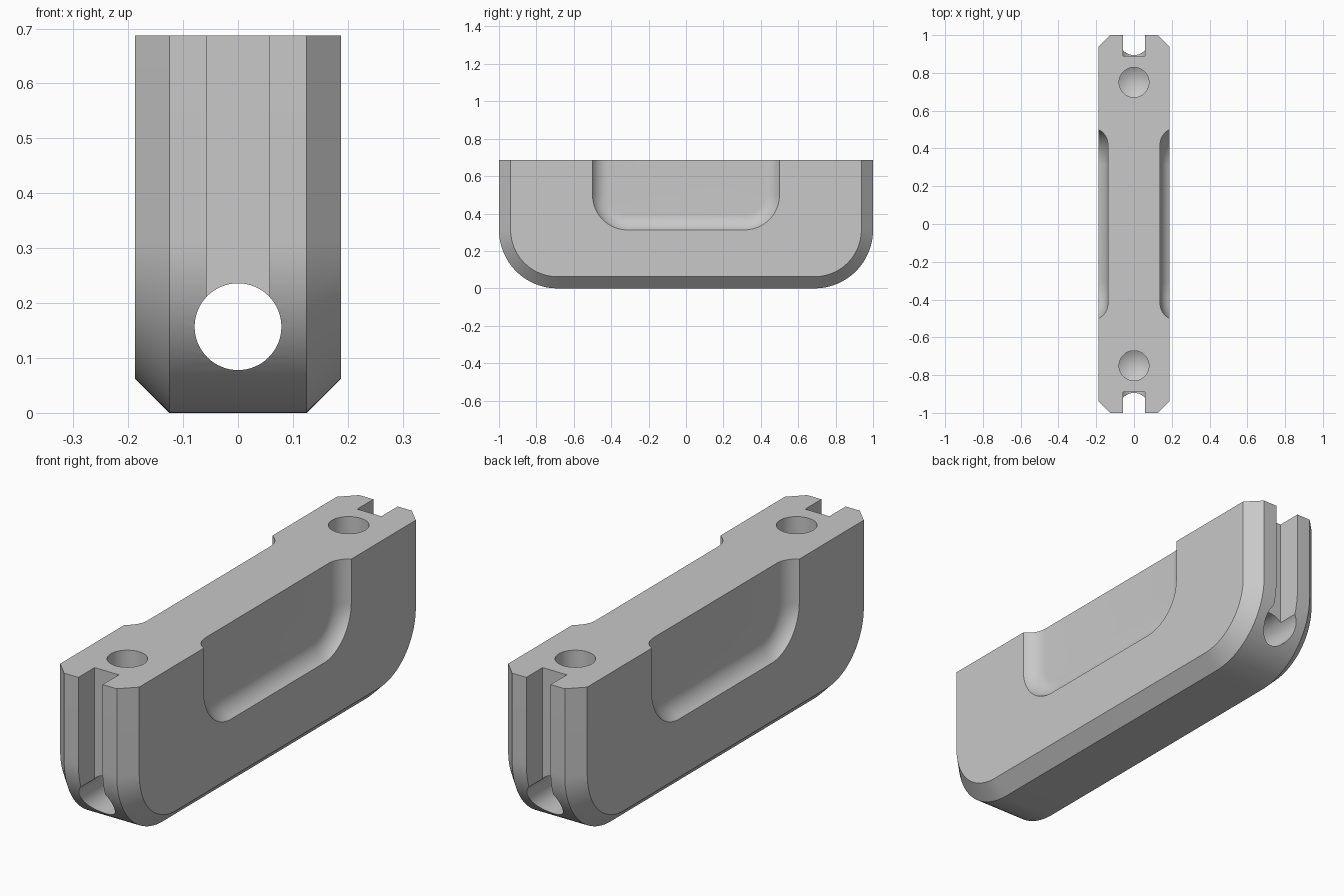
import bpy
import bmesh
from math import sin, cos, pi, acos, sqrt
from mathutils import Matrix

HEIGHT, HALF_WIDTH, CHAMFER = 0.6875, 0.1875, 0.0625

cube = bpy.data.objects.get("Cube")
if cube:
    bpy.data.objects.remove(cube, do_unlink=True)

grey = bpy.data.materials.new("plain grey")
grey.use_nodes = True
colour = (0.58, 0.58, 0.58, 1)
grey.diffuse_color = colour
grey.node_tree.nodes["Principled BSDF"].inputs["Base Color"].default_value = colour


def make_object(name, bm):
    bmesh.ops.recalc_face_normals(bm, faces=bm.faces)
    mesh = bpy.data.meshes.new(name)
    bm.to_mesh(mesh)
    bm.free()
    mesh.materials.append(grey)
    obj = bpy.data.objects.new(name, mesh)
    bpy.context.collection.objects.link(obj)
    return obj


def u_outline(half, bottom, radius, top, steps=24):
    """Upright outline in y and z with two rounded lower corners."""
    arc = [(half - radius + radius * cos(a), bottom + radius - radius * sin(a))
           for a in (pi / 2 * i / steps for i in range(steps + 1))]
    right = [(half, top)] + arc
    return right + [(-y, z) for y, z in reversed(right)]


def loft(name, sections):
    """Skin a row of (x, outline) sections and cap both ends."""
    bm = bmesh.new()
    rings = [[bm.verts.new((x, y, z)) for y, z in pts] for x, pts in sections]
    for a, b in zip(rings, rings[1:]):
        for i in range(len(a)):
            j = (i + 1) % len(a)
            bm.faces.new((a[i], a[j], b[j], b[i]))
    bm.faces.new(rings[0])
    bm.faces.new(rings[-1])
    return make_object(name, bm)


def cylinder(name, radius, depth, matrix, tip=0):
    """Cylinder along its local z; a tip makes its lower end a cone."""
    bm = bmesh.new()
    bmesh.ops.create_cone(bm, cap_ends=True, segments=64, radius1=radius,
                          radius2=radius, depth=depth)
    if tip:
        base = min(bm.faces, key=lambda f: f.calc_center_median().z)
        centre = bmesh.ops.poke(bm, faces=[base])["verts"][0]
        centre.co.z -= tip
    bm.transform(matrix)
    return make_object(name, bm)


# Body: rounded lower ends, chamfered along both sides
outer = u_outline(1, 0, 0.3125, HEIGHT)
inner = u_outline(1 - CHAMFER, CHAMFER, 0.3125 - CHAMFER, HEIGHT)
flat = HALF_WIDTH - CHAMFER
body = loft("handle_body", [(-HALF_WIDTH, inner), (-flat, outer),
                            (flat, outer), (HALF_WIDTH, inner)])

cutters = []

# Shallow side pockets with a hollow fillet around the floor
fillet, depth = 0.094, 0.05
reach = sqrt(2 * fillet * depth - depth ** 2)
sweep = acos((fillet - depth) / fillet)
for side in (-1, 1):
    sections = []
    for i in range(11):
        a = sweep * i / 10
        inset = reach - fillet * sin(a)
        x = HALF_WIDTH - depth + fillet * (1 - cos(a))
        sections.append((side * x, u_outline(0.5 - inset, 0.3125 + inset,
                                             0.1875 - inset, HEIGHT + 0.1)))
    sections.append((side * (HALF_WIDTH + 0.05), sections[-1][1]))
    cutters.append(loft("pocket_cutter", sections))

# Lengthwise bore
bore_z = 0.157
cutters.append(cylinder("bore_cutter", 0.079, 3,
                        Matrix.Translation((0, 0, bore_z)) @ Matrix.Rotation(pi / 2, 4, "X")))

for end in (-1, 1):
    # Upright slot from the bore to the top
    bm = bmesh.new()
    bmesh.ops.create_cube(bm, size=1, matrix=Matrix.Translation((0, end * 0.99, bore_z + 0.5))
                          @ Matrix.Diagonal((0.115, 0.2, 1, 1)))
    cutters.append(make_object("slot_cutter", bm))
    # Drilled hole with a conical end
    cutters.append(cylinder("drill_cutter", 0.079, 0.4,
                            Matrix.Translation((0, end * 0.75, HEIGHT - 0.05)), 0.046))

bpy.ops.object.select_all(action="DESELECT")
body.select_set(True)
bpy.context.view_layer.objects.active = body
for cutter in cutters:
    cutter.hide_render = True
    mod = body.modifiers.new("cut", "BOOLEAN")
    mod.operation, mod.solver, mod.object = "DIFFERENCE", "EXACT", cutter
    bpy.ops.object.modifier_apply(modifier=mod.name)
    bpy.data.objects.remove(cutter, do_unlink=True)

bpy.ops.object.shade_smooth_by_angle(angle=pi / 7)
